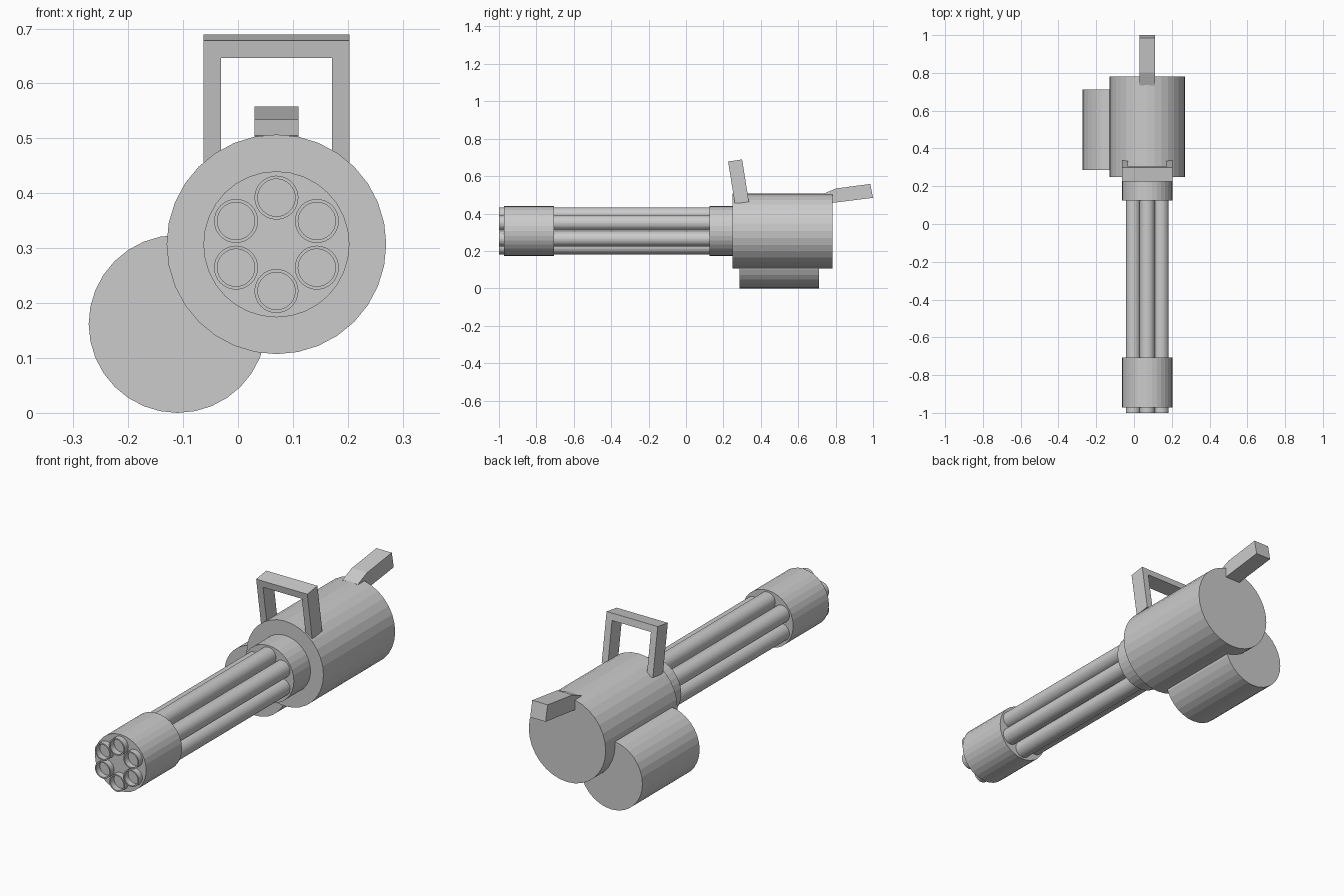
import bpy
import bmesh
from math import sin, cos, pi

if "Cube" in bpy.data.objects:
    bpy.data.objects.remove(bpy.data.objects["Cube"])

AX, AZ = 0.07, 0.307   # main axis of body and barrel cluster
SIDES = 32


def finish(name, bm):
    bmesh.ops.recalc_face_normals(bm, faces=bm.faces)
    mesh = bpy.data.meshes.new(name)
    bm.to_mesh(mesh)
    bm.free()
    obj = bpy.data.objects.new(name, mesh)
    bpy.context.collection.objects.link(obj)
    return obj


def turned(name, x, z, profile):
    """Turn a list of (radius, y) about a y-parallel axis, capping both ends."""
    bm = bmesh.new()
    rings = []
    for r, y in profile:
        rings.append([bm.verts.new((x + r * sin(2 * pi * i / SIDES), y,
                                    z + r * cos(2 * pi * i / SIDES)))
                      for i in range(SIDES)])
    for a, b in zip(rings, rings[1:]):
        for i in range(SIDES):
            j = (i + 1) % SIDES
            bm.faces.new((a[i], a[j], b[j], b[i]))
    bm.faces.new(rings[0])
    bm.faces.new(rings[-1])
    return finish(name, bm)


def prism(name, points, offset):
    """Extrude a closed outline along an offset vector."""
    bm = bmesh.new()
    face = bm.faces.new([bm.verts.new(p) for p in points])
    new = bmesh.ops.extrude_face_region(bm, geom=[face], use_keep_orig=True)
    verts = [v for v in new["geom"] if isinstance(v, bmesh.types.BMVert)]
    bmesh.ops.translate(bm, verts=verts, vec=offset)
    return finish(name, bm)


# Body, side drum and the two barrel clamps
turned("body", AX, AZ, [(0.2, 0.249), (0.2, 0.782)])
turned("side_drum", -0.11, 0.162, [(0.162, 0.287), (0.162, 0.712)])
turned("rear_clamp", AX, AZ, [(0.133, 0.125), (0.133, 0.255)])
turned("muzzle_clamp", AX, AZ, [(0.133, -0.972), (0.133, -0.706)])

# Six barrels with bored muzzles
for k in range(6):
    a = k * pi / 3
    turned(f"barrel_{k + 1}", AX + 0.085 * sin(a), AZ + 0.085 * cos(a),
           [(0.034, -0.85), (0.034, -1.0), (0.04, -1.0), (0.04, 0.13)])

# Carry handle: U-shaped frame leaning forward
outline = [(-0.133, 0.452), (-0.133, 0.678), (0.133, 0.678), (0.133, 0.452),
           (0.101, 0.452), (0.101, 0.646), (-0.101, 0.646), (-0.101, 0.452)]
prism("carry_handle",
      [(AX + x, 0.225 + (0.678 - z) * 0.16, z) for x, z in outline],
      (0, 0.075, 0.011))

# Rear grip with a wedge running into the body
grip = [(0.733, 0.505), (0.802, 0.534), (0.985, 0.558), (1.0, 0.484),
        (0.784, 0.457), (0.76, 0.457)]
prism("rear_grip", [(AX - 0.04, y, z) for y, z in grip], (0.08, 0, 0))
